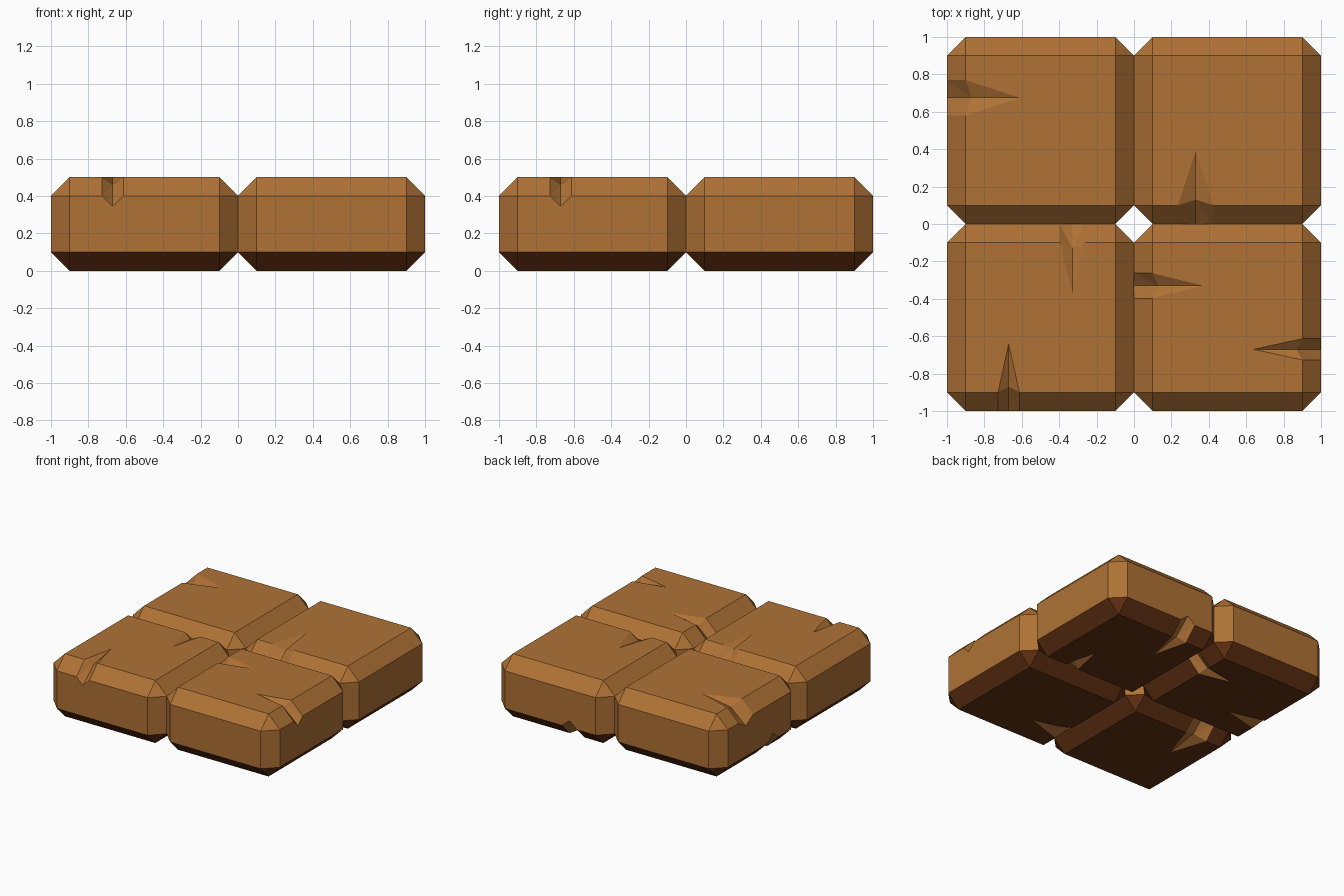
import bpy, bmesh
from mathutils import Vector

if "Cube" in bpy.data.objects:
    bpy.data.objects.remove(bpy.data.objects["Cube"])

H = 0.5        # slab height
C = 0.1        # chamfer size


def material(name, rgb):
    m = bpy.data.materials.new(name)
    m.diffuse_color = (*rgb, 1)
    m.use_nodes = True
    m.node_tree.nodes["Principled BSDF"].inputs["Base Color"].default_value = m.diffuse_color
    return m


clay = material("brown clay", (0.43, 0.168, 0.036))
dark = material("dark brown underside", (0.13, 0.033, 0.0065))


def finish(bm, name):
    bmesh.ops.recalc_face_normals(bm, faces=bm.faces[:])
    me = bpy.data.meshes.new(name)
    bm.to_mesh(me)
    bm.free()
    me.materials.append(clay)
    me.materials.append(dark)
    ob = bpy.data.objects.new(name, me)
    bpy.context.collection.objects.link(ob)
    return ob


def chamfered_block(name, cx, cy):
    bm = bmesh.new()
    bmesh.ops.create_cube(bm, size=1)
    for v in bm.verts:
        v.co = Vector((v.co.x + cx, v.co.y + cy, (v.co.z + 0.5) * H))
    bmesh.ops.bevel(bm, geom=bm.edges[:], offset=C, segments=1,
                    profile=0.5, affect='EDGES')
    # underside and lower chamfers are dark; cracks cut later stay clay
    bm.normal_update()
    for f in bm.faces:
        f.material_index = 1 if f.normal.z < -0.3 else 0
    return finish(bm, name)


def add_crack(bm, top, px, py, ox, oy, length, w, depth=1.0):
    """V-shaped crack: starts at (px, py) on a side facing (ox, oy)."""
    pts = [(-length, 0, H), (-C, w, H), (0, w, H - C), (0, 0, H - C - 0.055 * depth),
           (0, -w, H - C), (-C, -w, H), (-0.13, 0, H - 0.02 - 0.02 * depth)]
    pts += [(u + 0.1, v, z + 0.1) for u, v, z in pts]   # lifted clear of the block
    vs = []
    for u, v, z in pts:
        vs.append(bm.verts.new((px + ox * u - oy * v, py + oy * u + ox * v,
                                z if top else H - z)))
    for i in range(6):
        j = (i + 1) % 6
        bm.faces.new((vs[i], vs[j], vs[6]))
        bm.faces.new((vs[i + 7], vs[j + 7], vs[13]))
        bm.faces.new((vs[i], vs[j], vs[j + 7], vs[i + 7]))


# cracks per slab: top?, edge point, outward direction, length, half width
slabs = {
    "slab_back_left": (-0.5, 0.5, [
        (True, -1, 0.675, -1, 0, 0.39, 0.095),
        (False, 0, 0.67, 1, 0, 0.36, 0.06),
        (False, -1, 0.33, -1, 0, 0.37, 0.067)]),
    "slab_back_right": (0.5, 0.5, [
        (True, 0.33, 0, 0, -1, 0.39, 0.095),
        (False, 0.33, 1, 0, 1, 0.37, 0.067),
        (False, 0.67, 0, 0, -1, 0.36, 0.06)]),
    "slab_front_left": (-0.5, -0.5, [
        (True, -0.33, 0, 0, 1, 0.37, 0.067, 0.4),
        (True, -0.67, -1, 0, -1, 0.36, 0.057),
        (False, -0.67, 0, 0, 1, 0.39, 0.095)]),
    "slab_front_right": (0.5, -0.5, [
        (True, 0, -0.33, -1, 0, 0.37, 0.067),
        (True, 1, -0.67, 1, 0, 0.36, 0.057),
        (False, 0, -0.67, -1, 0, 0.39, 0.095)]),
}

for name, (cx, cy, cracks) in slabs.items():
    slab = chamfered_block(name, cx, cy)
    bm = bmesh.new()
    for crack in cracks:
        add_crack(bm, *crack)
    cutter = finish(bm, name + "_crack_cutter")
    cutter.hide_render = True
    mod = slab.modifiers.new("cracks", 'BOOLEAN')
    mod.operation = 'DIFFERENCE'
    mod.solver = 'EXACT'
    mod.object = cutter
    bpy.context.view_layer.objects.active = slab
    bpy.ops.object.modifier_apply(modifier=mod.name)
    bpy.data.objects.remove(cutter)
